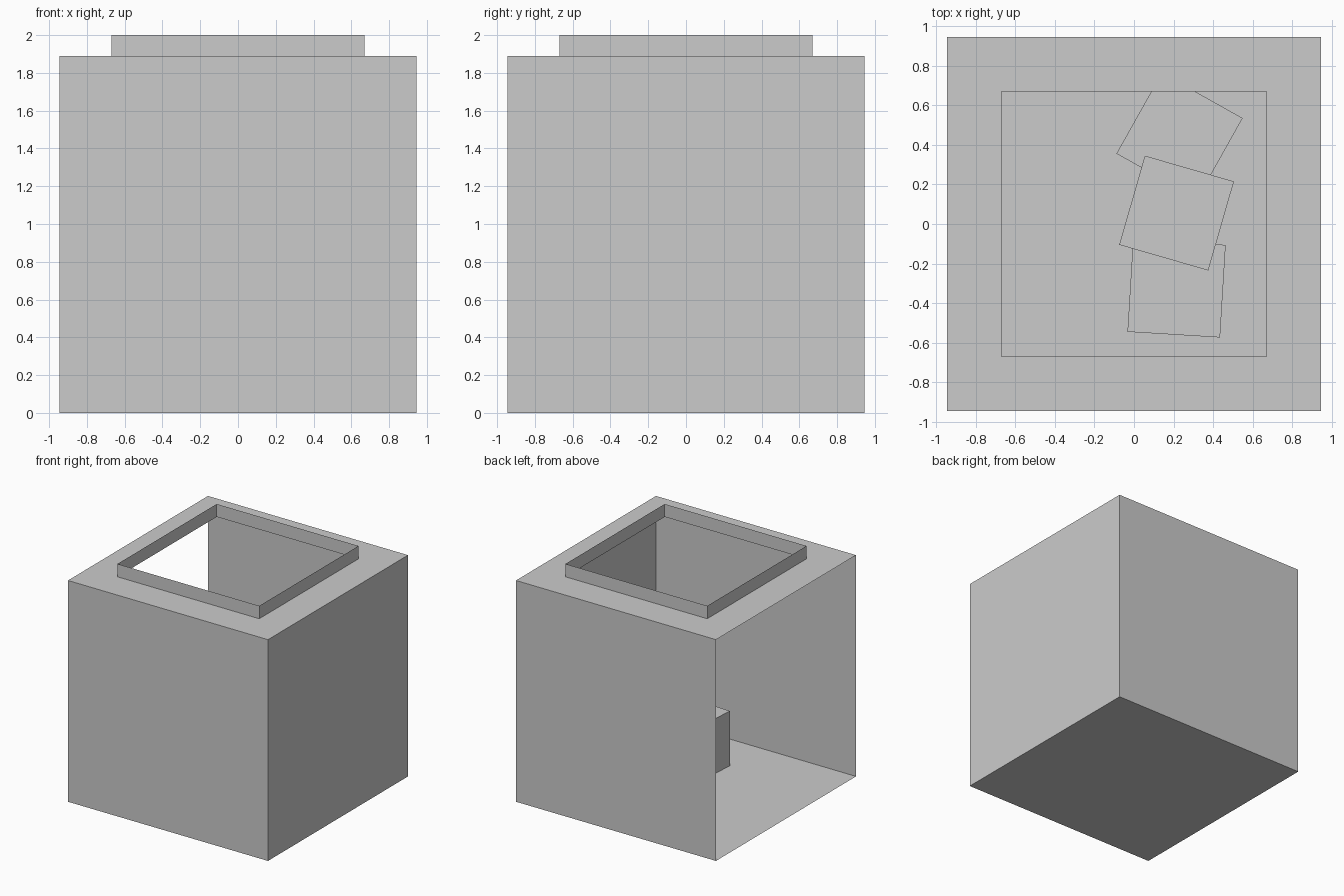
import bpy, bmesh
from math import radians
from mathutils import Matrix

if "Cube" in bpy.data.objects:
    bpy.data.objects.remove(bpy.data.objects["Cube"])

H = 0.945      # half width of the shell
TOP = 1.89     # height of the shell
R = 0.67       # half width of the top opening
S = 0.468      # crate side


def finish(name, bm):
    me = bpy.data.meshes.new(name)
    bm.to_mesh(me)
    bm.free()
    ob = bpy.data.objects.new(name, me)
    bpy.context.collection.objects.link(ob)
    return ob


def ring(bm, half, z):
    return [bm.verts.new((x * half, y * half, z))
            for x, y in ((-1, -1), (1, -1), (1, 1), (-1, 1))]


def bridge(bm, lower, upper, sides=range(4)):
    for i in sides:
        j = (i + 1) % 4
        bm.faces.new((lower[i], lower[j], upper[j], upper[i]))


# Thin open shell: floor and three walls (left side is open)
bm = bmesh.new()
base, rim = ring(bm, H, 0), ring(bm, H, TOP)
bm.faces.new(base[::-1])
bridge(bm, base, rim, range(3))

# Roof frame around the square opening, then the upright collar
hole, lip = ring(bm, R, TOP), ring(bm, R, 2.0)
bridge(bm, rim, hole)
bridge(bm, hole, lip)
finish("open_box_shell", bm)


# Crates: two on the floor and one stacked across them
def crate(name, x, y, level, angle):
    bm = bmesh.new()
    bmesh.ops.create_cube(bm, size=S)
    ob = finish(name, bm)
    ob.matrix_world = (Matrix.Translation((x, y, S * (level + 0.5)))
                       @ Matrix.Rotation(radians(angle), 4, 'Z'))


crate("front_crate", 0.215, -0.325, 0, -3.5)
crate("back_crate", 0.23, 0.445, 0, -29.3)
crate("upper_crate", 0.215, 0.055, 1, -16.1)
